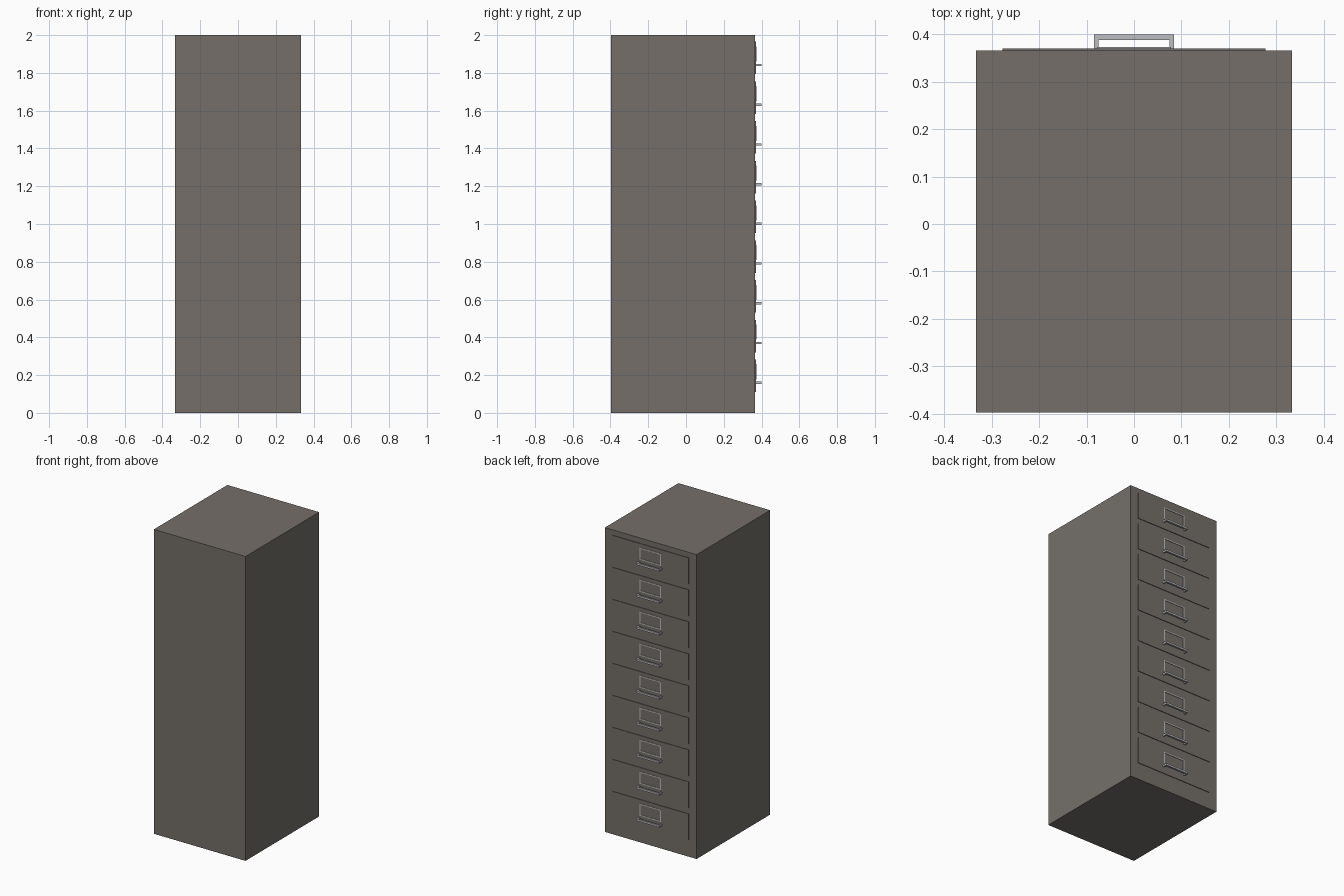
import bpy

if "Cube" in bpy.data.objects:
    bpy.data.objects.remove(bpy.data.objects["Cube"])


def material(name, rgb):
    m = bpy.data.materials.new(name)
    m.diffuse_color = (*rgb, 1.0)
    m.use_nodes = True
    m.node_tree.nodes["Principled BSDF"].inputs["Base Color"].default_value = m.diffuse_color
    return m


GREY = material("warm grey paint", (0.178, 0.159, 0.144))
METAL = material("light metal", (0.50, 0.51, 0.53))


def boxes(name, mat, bounds):
    """One object made from boxes given as (x0, x1, y0, y1, z0, z1)."""
    verts, faces = [], []
    for x0, x1, y0, y1, z0, z1 in bounds:
        n = len(verts)
        verts += [(x, y, z) for z in (z0, z1)
                  for x, y in ((x0, y0), (x1, y0), (x1, y1), (x0, y1))]
        faces += [(n + 3, n + 2, n + 1, n), (n + 4, n + 5, n + 6, n + 7)]
        faces += [(n + i, n + (i + 1) % 4, n + 4 + (i + 1) % 4, n + 4 + i)
                  for i in range(4)]
    me = bpy.data.meshes.new(name)
    me.from_pydata(verts, [], faces)
    me.materials.append(mat)
    ob = bpy.data.objects.new(name, me)
    bpy.context.collection.objects.link(ob)
    return ob


BACK, FACE, FRONT = 0.366, 0.370, 0.400

# Cabinet body
boxes("cabinet_body", GREY, [(-0.333, 0.333, -0.398, BACK, 0, 2)])

for i in range(9):
    top = 1.965 - i * 0.2103
    # Drawer front plate
    boxes(f"drawer_front_{i + 1}", GREY,
          [(-0.277, 0.277, BACK - 0.002, FACE, top - 0.172, top)])

    # Label holder frame
    w, t, z1, z0 = 0.078, 0.007, top - 0.025, top - 0.105
    y0, y1 = FACE - 0.001, FACE + 0.003
    boxes(f"label_frame_{i + 1}", METAL, [
        (-w, w, y0, y1, z1 - t, z1),
        (-w, w, y0, y1, z0, z0 + t),
        (-w, -w + t, y0, y1, z0 + t, z1 - t),
        (w - t, w, y0, y1, z0 + t, z1 - t)])

    # Pull handle: two posts and a bar
    z0, z1 = top - 0.129, top - 0.117
    boxes(f"handle_{i + 1}", METAL, [
        (-0.084, 0.084, FRONT - 0.012, FRONT, z0, z1),
        (-0.084, -0.075, FACE - 0.001, FRONT - 0.012, z0, z1),
        (0.075, 0.084, FACE - 0.001, FRONT - 0.012, z0, z1)])
